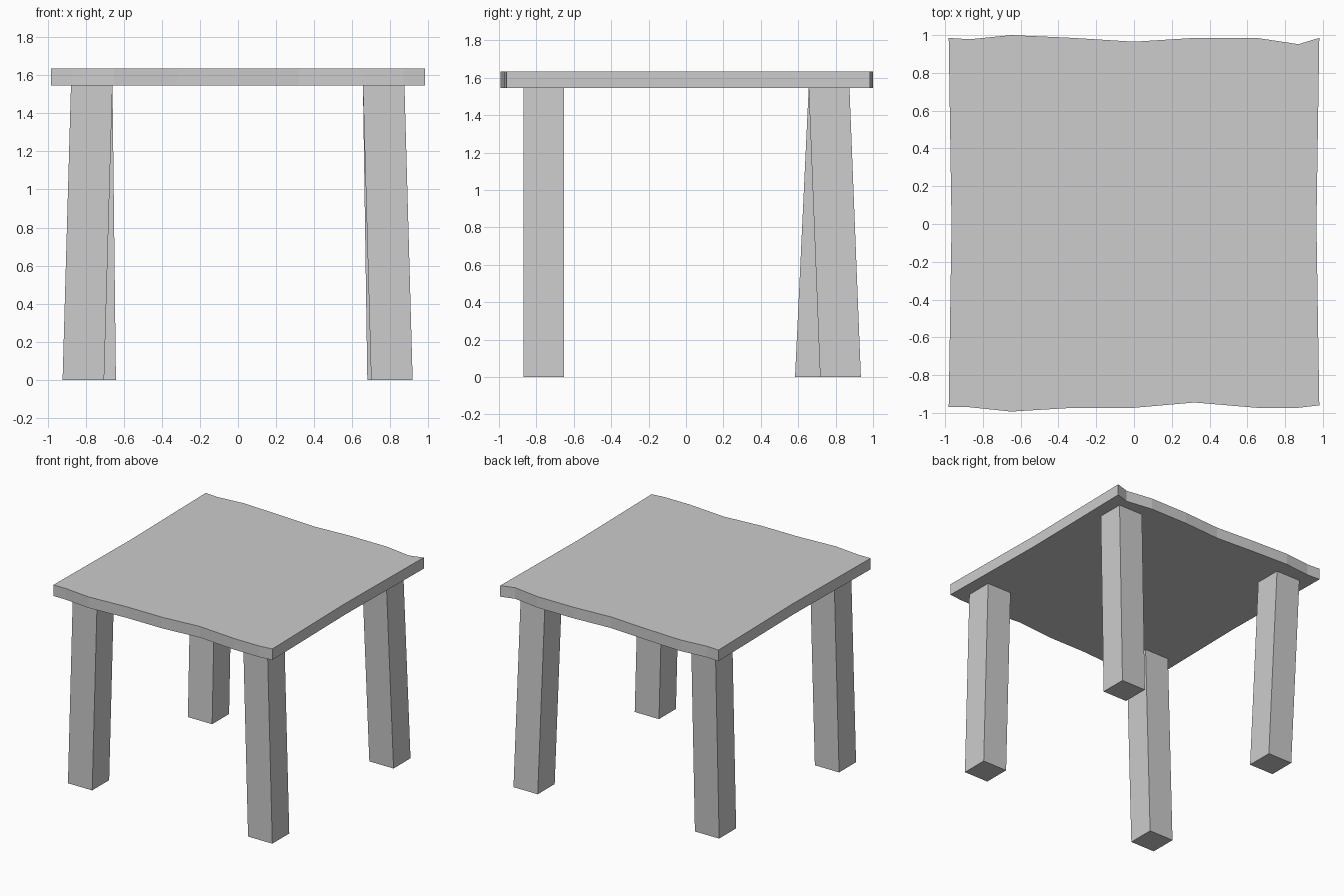
import bpy
import bmesh

if "Cube" in bpy.data.objects:
    bpy.data.objects.remove(bpy.data.objects["Cube"])

grey = bpy.data.materials.new("plain grey")
grey.diffuse_color = (0.604, 0.604, 0.604, 1)
grey.use_nodes = True
grey.node_tree.nodes["Principled BSDF"].inputs["Base Color"].default_value = grey.diffuse_color


def loft(name, bottom, top):
    """Closed solid between two matching outlines, listed counter-clockwise."""
    bm = bmesh.new()
    lo = [bm.verts.new(p) for p in bottom]
    hi = [bm.verts.new(p) for p in top]
    n = len(lo)
    bm.faces.new(lo[::-1])
    bm.faces.new(hi)
    for i in range(n):
        j = (i + 1) % n
        bm.faces.new((lo[i], lo[j], hi[j], hi[i]))
    bmesh.ops.recalc_face_normals(bm, faces=bm.faces)
    mesh = bpy.data.meshes.new(name)
    bm.to_mesh(mesh)
    bm.free()
    mesh.materials.append(grey)
    obj = bpy.data.objects.new(name, mesh)
    bpy.context.collection.objects.link(obj)
    return obj


def square(cx, cy, z, half=0.109):
    return [(cx + sx * half, cy + sy * half, z)
            for sx, sy in ((-1, -1), (1, -1), (1, 1), (-1, 1))]


# Tabletop: slab with uneven front and back edges and slightly pinched sides
UNDER, TOP = 1.545, 1.635
xs = [-0.981, -0.87, -0.65, -0.32, 0, 0.32, 0.65, 0.87, 0.981]
front = [-0.97, -0.97, -0.993, -0.973, -0.973, -0.945, -0.973, -0.973, -0.96]
back = [0.985, 0.978, 1.0, 0.985, 0.965, 0.985, 0.985, 0.952, 0.985]
outline = list(zip(xs, front)) + [(0.966, 0)]
outline += list(zip(xs, back))[::-1] + [(-0.966, 0)]
loft("tabletop", [(x, y, UNDER) for x, y in outline],
     [(x, y, TOP) for x, y in outline])

# Legs: square posts, each leaning a little differently (foot centre, top centre)
legs = {
    "front_left_leg": ((-0.812, -0.76), (-0.768, -0.76)),
    "front_right_leg": ((0.808, -0.76), (0.765, -0.76)),
    "back_left_leg": ((-0.75, 0.692), (-0.768, 0.765)),
    "back_right_leg": ((0.788, 0.826), (0.765, 0.765)),
}
for name, (foot, head) in legs.items():
    loft(name, square(*foot, 0), square(*head, UNDER))
